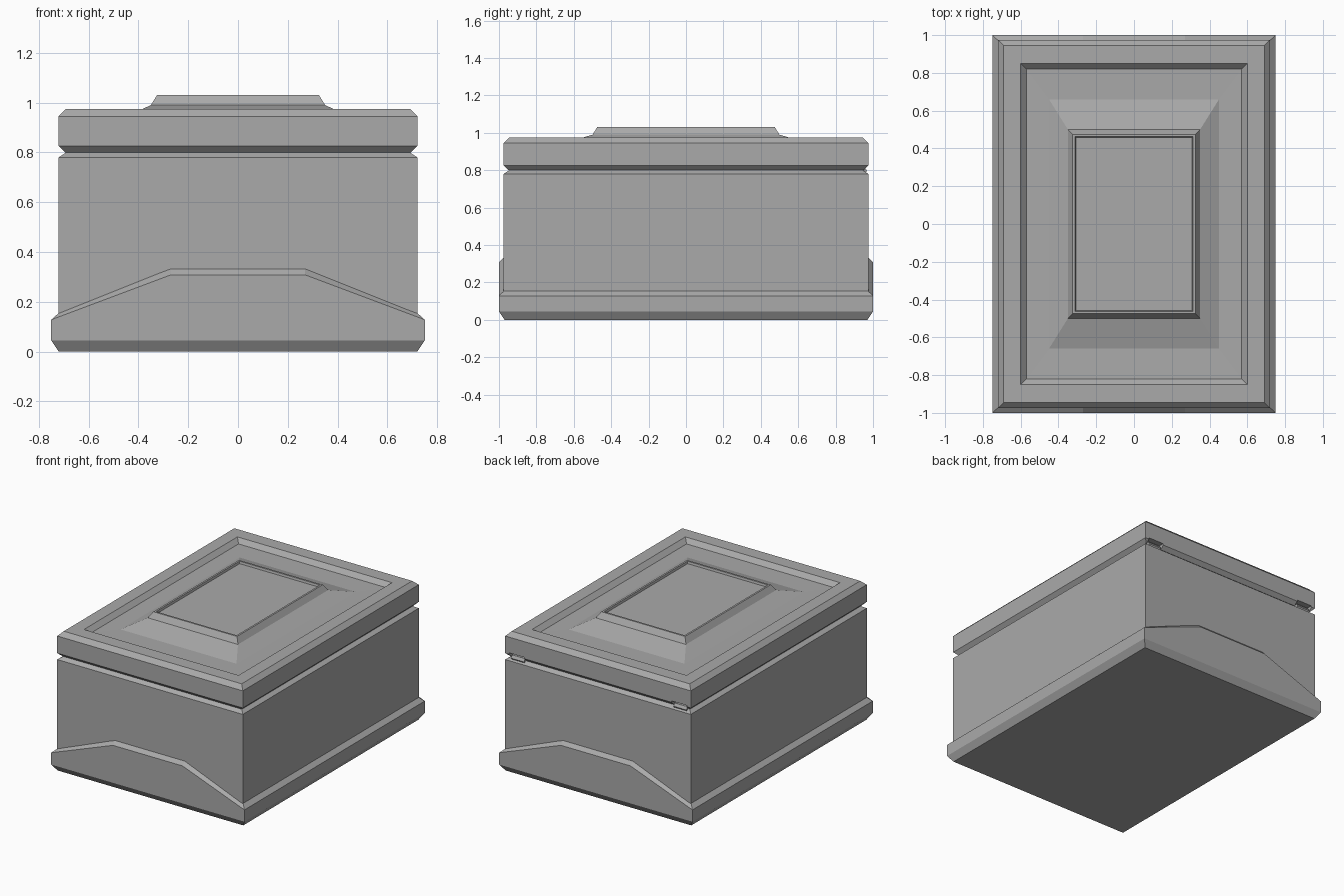
import bpy, bmesh, math

cube = bpy.data.objects.get("Cube")
if cube:
    bpy.data.objects.remove(cube)

grey = bpy.data.materials.new("plain_grey")
grey.use_nodes = True
GREY = (0.4, 0.4, 0.4, 1)
grey.diffuse_color = GREY
grey.node_tree.nodes["Principled BSDF"].inputs["Base Color"].default_value = GREY


def loft(name, rings, cap_start=True, cap_end=True):
    """Skin a stack of equal-length point rings."""
    bm = bmesh.new()
    loops = [[bm.verts.new(p) for p in ring] for ring in rings]
    for a, b in zip(loops, loops[1:]):
        n = len(a)
        for i in range(n):
            j = (i + 1) % n
            bm.faces.new((a[i], a[j], b[j], b[i]))
    if cap_start:
        bm.faces.new(loops[0][::-1])
    if cap_end:
        bm.faces.new(loops[-1])
    bm.normal_update()
    mesh = bpy.data.meshes.new(name)
    bm.to_mesh(mesh)
    bm.free()
    mesh.materials.append(grey)
    obj = bpy.data.objects.new(name, mesh)
    bpy.context.collection.objects.link(obj)
    return obj


def rect(x, y, z):
    return [(-x, -y, z), (x, -y, z), (x, y, z), (-x, y, z)]


def arched(x, y, low, high):
    """Rectangle whose front and back edges rise to a flat middle."""
    m = 0.27
    return [(-x, -y, low), (-m, -y, high), (m, -y, high), (x, -y, low),
            (x, y, low), (m, y, high), (-m, y, high), (-x, y, low)]


def prism(name, x, y, z, radius, width):
    """Six-sided bar lying along x."""
    def ring(px):
        return [(px, y + radius * math.cos(k * math.pi / 3),
                 z + radius * math.sin(k * math.pi / 3)) for k in range(6)]
    return loft(name, [ring(x - width / 2), ring(x + width / 2)])


# Plinth with arched front and back skirts
loft("plinth", [
    arched(0.72, 0.97, 0, 0),
    arched(0.75, 1.0, 0.045, 0.045),
    arched(0.75, 1.0, 0.128, 0.308),
    arched(0.72, 0.972, 0.155, 0.335),
], cap_end=False)

# Box body with chamfered rim
loft("box_body", [
    rect(0.72, 0.975, 0.05),
    rect(0.72, 0.975, 0.78),
    rect(0.69, 0.945, 0.80),
])

# Lid: chamfered slab, sunken border, raised centre with a sunken panel
lid = loft("lid", [
    rect(0.695, 0.95, 0.80),
    rect(0.72, 0.975, 0.825),
    rect(0.72, 0.975, 0.945),
    rect(0.69, 0.945, 0.975),
    rect(0.60, 0.85, 0.975),
    rect(0.57, 0.82, 0.945),
    rect(0.45, 0.66, 0.943),
    rect(0.35, 0.50, 0.99),
    rect(0.325, 0.475, 1.03),
    rect(0.312, 0.462, 1.03),
    rect(0.308, 0.458, 1.015),
])

# Hinge knuckles in notches under the back of the lid
for side, label in ((1, "left"), (-1, "right")):
    cutter = prism("hinge_cutter_" + label, side * 0.63, 0.955, 0.80, 0.04, 0.12)
    cutter.hide_render = True
    cutter.hide_set(True)
    cut = lid.modifiers.new("notch_" + label, 'BOOLEAN')
    cut.operation = 'DIFFERENCE'
    cut.solver = 'EXACT'
    cut.object = cutter
    prism("hinge_knuckle_" + label, side * 0.63, 0.945, 0.797, 0.022, 0.10)
